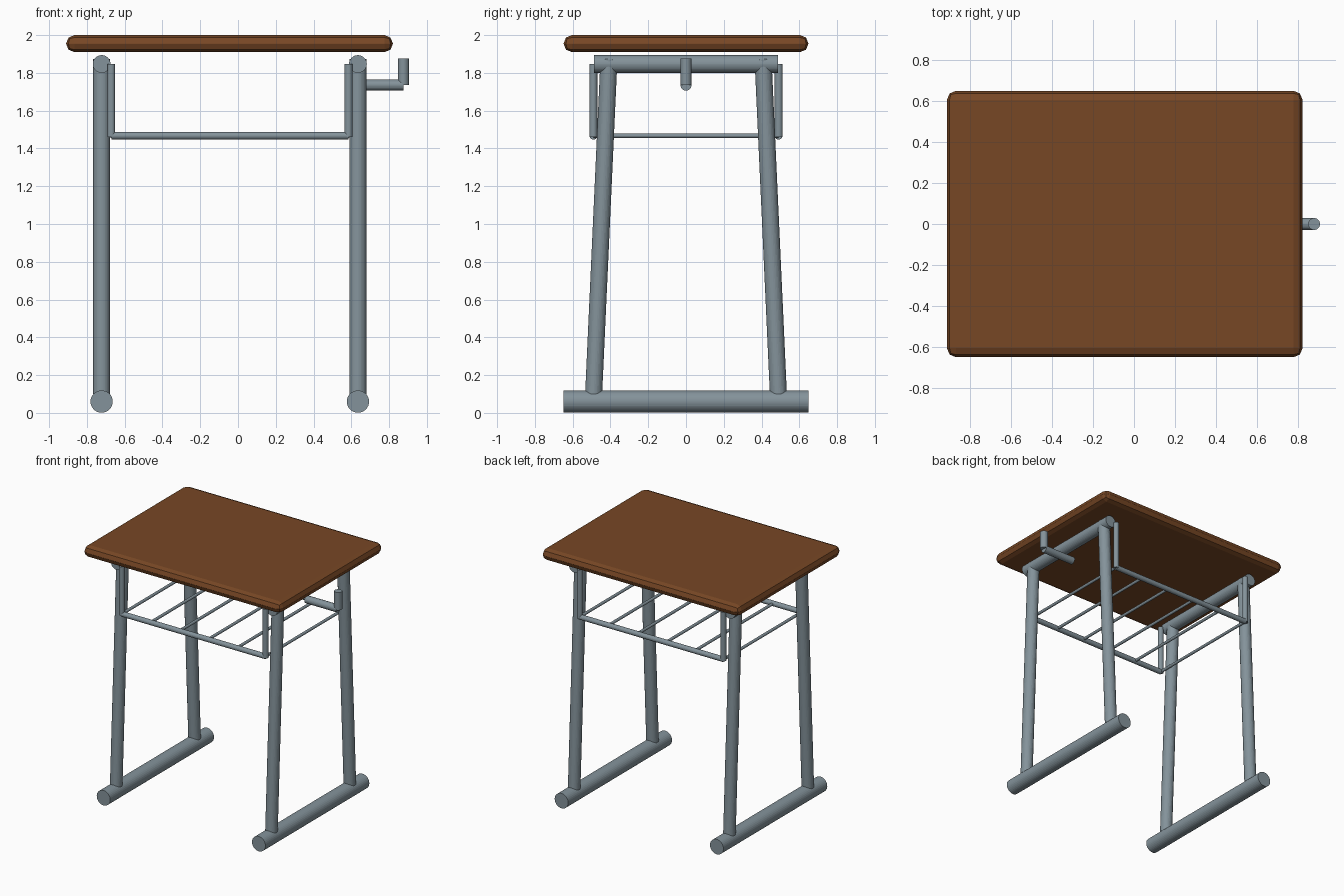
import bpy
from mathutils import Vector

if "Cube" in bpy.data.objects:
    bpy.data.objects.remove(bpy.data.objects["Cube"])


def material(name, color):
    m = bpy.data.materials.new(name)
    m.diffuse_color = (*color, 1)
    m.use_nodes = True
    m.node_tree.nodes["Principled BSDF"].inputs["Base Color"].default_value = m.diffuse_color
    return m


wood = material("brown wood", (0.185, 0.063, 0.018))
steel = material("grey steel", (0.23, 0.29, 0.325))


def tube(name, start, end, radius):
    """Straight round bar between two points."""
    a, b = Vector(start), Vector(end)
    bpy.ops.mesh.primitive_cylinder_add(vertices=32, radius=radius, depth=(b - a).length,
                                        location=(a + b) / 2)
    ob = bpy.context.object
    ob.rotation_euler = (b - a).to_track_quat('Z', 'Y').to_euler()
    ob.name = name
    ob.data.materials.append(steel)
    return ob


# Tabletop with rounded edges
bpy.ops.mesh.primitive_cube_add(size=1, location=(-0.045, 0, 1.955))
top = bpy.context.object
top.name = "tabletop"
top.scale = (1.73, 1.296, 0.09)
bpy.ops.object.transform_apply(location=False, rotation=False, scale=True)
bevel = top.modifiers.new("rounded_edge", 'BEVEL')
bevel.width = 0.044
bevel.segments = 2
top.data.materials.append(wood)

LEFT, RIGHT = -0.722, 0.635          # leg frame positions
POST_L, POST_R = -0.671, 0.585       # shelf post positions
SHELF_Z, SHELF_Y = 1.467, 0.49

# Two side frames: foot bar, top bar, two splayed legs
for side, x in (("left", LEFT), ("right", RIGHT)):
    tube(f"{side}_foot_bar", (x, -0.648, 0.06), (x, 0.648, 0.06), 0.059)
    tube(f"{side}_top_bar", (x, -0.486, 1.847), (x, 0.486, 1.847), 0.047)
    for end, s in (("front", -1), ("back", 1)):
        tube(f"{side}_{end}_leg", (x, s * 0.489, 0.1), (x, s * 0.408, 1.872), 0.045)

# Wire shelf: long rails and hanging posts
for end, s in (("front", -1), ("back", 1)):
    y = s * SHELF_Y
    tube(f"{end}_shelf_rail", (POST_L, y, SHELF_Z), (POST_R, y, SHELF_Z), 0.02)
    for side, x in (("left", POST_L), ("right", POST_R)):
        tube(f"{side}_{end}_shelf_post", (x, y, 1.46), (x, y, 1.846), 0.021)

# Shelf cross rods
for i in range(6):
    x = POST_L + (POST_R - POST_L) * i / 5
    tube(f"shelf_rod_{i + 1}", (x, -SHELF_Y, SHELF_Z), (x, SHELF_Y, SHELF_Z), 0.011)

# Bag hook on the right side
tube("hook_arm", (0.60, 0, 1.735), (0.876, 0, 1.735), 0.029)
tube("hook_tip", (0.876, 0, 1.735), (0.876, 0, 1.875), 0.029)
